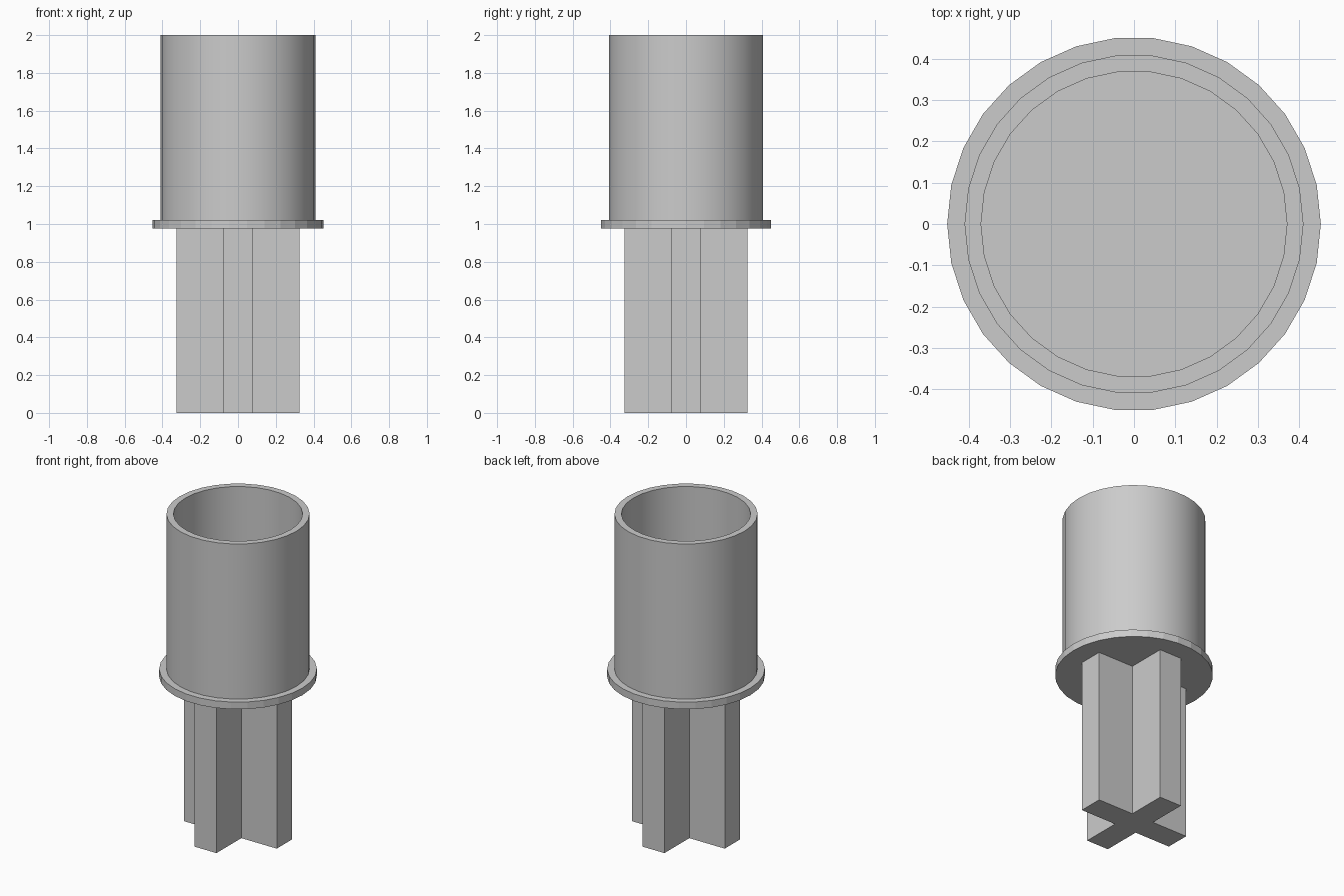
import bpy, bmesh
from math import cos, sin, tau, radians

if "Cube" in bpy.data.objects:
    bpy.data.objects.remove(bpy.data.objects["Cube"])

SIDES = 30
FLANGE_BOTTOM, FLANGE_TOP, TOP = 0.975, 1.02, 2.0


def finish(name, bm):
    bmesh.ops.recalc_face_normals(bm, faces=bm.faces)
    mesh = bpy.data.meshes.new(name)
    bm.to_mesh(mesh)
    bm.free()
    obj = bpy.data.objects.new(name, mesh)
    bpy.context.collection.objects.link(obj)
    return obj


def ring(bm, r, z):
    return [bm.verts.new((r * cos(tau * i / SIDES), r * sin(tau * i / SIDES), z))
            for i in range(SIDES)]


def bridge(bm, a, b):
    n = len(a)
    for i in range(n):
        j = (i + 1) % n
        bm.faces.new((a[i], a[j], b[j], b[i]))


# Hollow cup: closed loop of outer wall, rim, inner wall and base
bm = bmesh.new()
profile = [(0.41, FLANGE_TOP), (0.41, TOP), (0.37, TOP), (0.37, FLANGE_TOP)]
rings = [ring(bm, r, z) for r, z in profile]
for k in range(3):
    bridge(bm, rings[k], rings[k + 1])
bridge(bm, rings[3], rings[0])
cup = finish("cup_wall", bm)
bpy.context.view_layer.objects.active = cup
cup.select_set(True)
bpy.ops.object.shade_smooth_by_angle(angle=radians(30))
cup.select_set(False)

# Flat flange disc, which is also the cup floor
bm = bmesh.new()
low, high = ring(bm, 0.452, FLANGE_BOTTOM), ring(bm, 0.452, FLANGE_TOP)
bridge(bm, low, high)
bm.faces.new(low)
bm.faces.new(high)
finish("flange", bm)

# Cross-shaped stem: one quarter outline turned four times
A, W = 0.325, 0.077
bm = bmesh.new()
outline = []
for q in range(4):
    c, s = [(1, 0), (0, 1), (-1, 0), (0, -1)][q]
    for x, y in [(A, -W), (A, W), (W, W)]:
        outline.append((x * c - y * s, x * s + y * c))
low, high = [[bm.verts.new((x, y, z)) for x, y in outline] for z in (0, FLANGE_BOTTOM)]
bridge(bm, low, high)
bm.faces.new(low)
bm.faces.new(high)
finish("cross_stem", bm)
